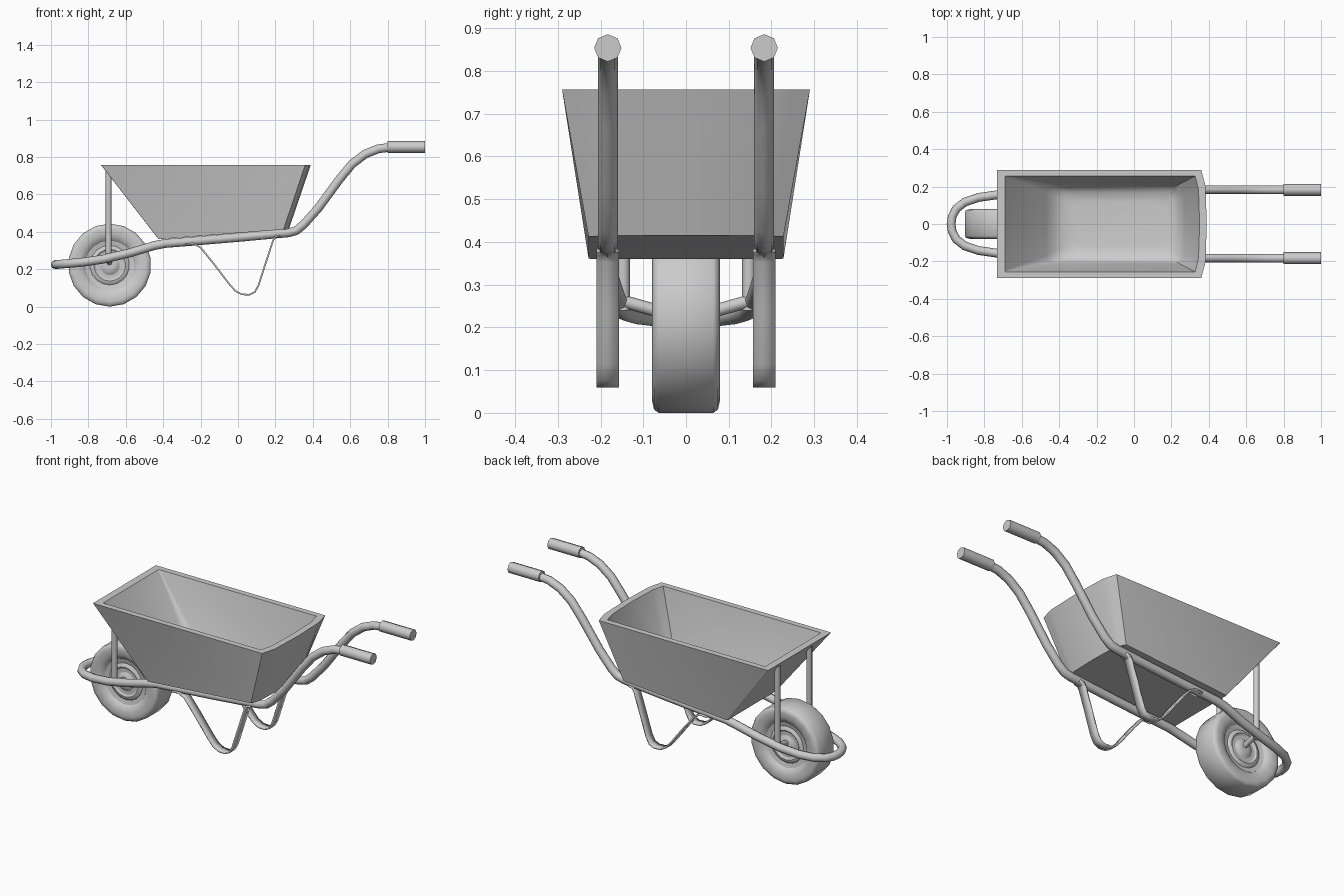
import bpy, bmesh, math
from mathutils import Vector, Matrix

if "Cube" in bpy.data.objects:
    bpy.data.objects.remove(bpy.data.objects["Cube"])


def finish(obj, angle=40):
    bpy.ops.object.select_all(action='DESELECT')
    obj.select_set(True)
    bpy.context.view_layer.objects.active = obj
    bpy.ops.object.shade_smooth_by_angle(angle=math.radians(angle))
    return obj


def from_bmesh(name, bm, angle=40):
    bmesh.ops.recalc_face_normals(bm, faces=bm.faces[:])
    me = bpy.data.meshes.new(name)
    bm.to_mesh(me)
    bm.free()
    obj = bpy.data.objects.new(name, me)
    bpy.context.collection.objects.link(obj)
    return finish(obj, angle)


def tube(name, pts, r):
    cu = bpy.data.curves.new(name, 'CURVE')
    cu.dimensions = '3D'
    cu.bevel_depth = r
    cu.bevel_resolution = 2
    cu.use_fill_caps = True
    sp = cu.splines.new('POLY')
    sp.points.add(len(pts) - 1)
    for p, co in zip(sp.points, pts):
        p.co = (*co, 1)
    obj = bpy.data.objects.new(name, cu)
    bpy.context.collection.objects.link(obj)
    bpy.ops.object.select_all(action='DESELECT')
    obj.select_set(True)
    bpy.context.view_layer.objects.active = obj
    bpy.ops.object.convert(target='MESH')
    return finish(bpy.context.view_layer.objects.active, 65)


def rod(name, a, b, r, sides=8):
    a, b = Vector(a), Vector(b)
    bm = bmesh.new()
    rot = (b - a).to_track_quat('Z', 'Y').to_matrix().to_4x4()
    bmesh.ops.create_cone(bm, cap_ends=True, segments=sides, radius1=r, radius2=r,
                          depth=(b - a).length,
                          matrix=Matrix.Translation((a + b) / 2) @ rot)
    return from_bmesh(name, bm, 65)


# Tray: stacked outlines, outer floor -> outer rim -> inner rim -> inner floor
def outline(x0, x1, y, front, rear, bow, z):
    rx, ry = rear
    side = []
    for i in range(4):  # rounded front corner
        t = math.pi / 2 * i / 3
        side.append((x0 + front * (1 - math.sin(t)), y - front * (1 - math.cos(t))))
    side.reverse()
    for i in range(3):  # chamfered rear corner
        side.append((x1 - rx * (1 - i / 2), y - ry * i / 2))
    pts = [(x0, 0)] + side + [(x1 + bow, 0)] + [(x, -v) for x, v in reversed(side)]
    return [(px, py, z(px)) for px, py in pts]


def floor(lift):
    return lambda x: 0.361 + lift + (x + 0.42) * 0.078


def rim(x):
    return 0.757


rings = [
    outline(-0.425, 0.268, 0.228, 0.006, (0.025, 0.06), 0.004, floor(0)),
    outline(-0.732, 0.382, 0.29, 0.004, (0.023, 0.085), 0.007, rim),
    outline(-0.69, 0.345, 0.256, 0.006, (0.018, 0.075), 0.006, rim),
    outline(-0.47, 0.268, 0.212, 0.04, (0.025, 0.06), 0.004, floor(0.095)),
    outline(-0.425, 0.246, 0.195, 0.05, (0.03, 0.06), 0.004, floor(0.05)),
    outline(-0.38, 0.215, 0.17, 0.05, (0.03, 0.06), 0.004, floor(0.025)),
    outline(-0.31, 0.16, 0.12, 0.05, (0.03, 0.05), 0.004, floor(0.018)),
]
bm = bmesh.new()
loops = [[bm.verts.new(p) for p in ring] for ring in rings]
n = len(loops[0])
for a, b in zip(loops, loops[1:]):
    for i in range(n):
        bm.faces.new((a[i], a[(i + 1) % n], b[(i + 1) % n], b[i]))
bm.faces.new(loops[0])
bm.faces.new(loops[-1])
from_bmesh("tray", bm, 48)

# Frame: one bent tube running handle to handle around the wheel
HY = 0.183
side = [(-0.972, 0.04, 0.225), (-0.95, 0.082, 0.227), (-0.905, 0.117, 0.231),
        (-0.83, 0.142, 0.238), (-0.72, 0.158, 0.254), (-0.58, 0.17, 0.287),
        (-0.45, HY, 0.326), (-0.39, HY, 0.338), (-0.3, HY, 0.345), (0.0, HY, 0.37),
        (0.27, HY, 0.395), (0.31, HY, 0.406), (0.35, HY, 0.438), (0.43, HY, 0.528),
        (0.54, HY, 0.678), (0.61, HY, 0.763), (0.68, HY, 0.816), (0.75, HY, 0.844),
        (0.83, HY, 0.854)]
path = [(x, -y, z) for x, y, z in reversed(side)] + [(-0.978, 0, 0.225)] + side
tube("frame", path, 0.0235)

# Leg strip profile in x, z
leg = [(-0.28, 0.333), (-0.235, 0.336), (-0.2, 0.316), (-0.13, 0.23), (-0.05, 0.125),
       (-0.015, 0.085), (0.02, 0.066), (0.06, 0.064), (0.09, 0.078), (0.11, 0.115),
       (0.15, 0.24), (0.188, 0.355), (0.2, 0.374), (0.225, 0.379)]

for s, tag in ((-1, "left"), (1, "right")):
    # Handle grips
    rod(tag + "_grip", (0.8, s * HY, 0.854), (1.0, s * HY, 0.854), 0.032)
    # Tray struts at the wheel
    rod(tag + "_front_strut", (-0.692, s * 0.147, 0.24), (-0.692, s * 0.147, 0.735), 0.016)
    # Axle halves slope from the frame down to the hub
    rod(tag + "_axle", (-0.688, s * 0.15, 0.262), (-0.688, s * 0.04, 0.231), 0.015)
    # Bent flat legs
    bm = bmesh.new()
    rows = [[bm.verts.new((x, s * HY + w, z)) for w in (-0.026, 0.026)] for x, z in leg]
    for a, b in zip(rows, rows[1:]):
        bm.faces.new((a[0], a[1], b[1], b[0]))
    obj = from_bmesh(tag + "_leg", bm, 40)
    mod = obj.modifiers.new("thickness", 'SOLIDIFY')
    mod.thickness = 0.009
    mod.offset = 0

# Wheel: lathed profiles (radius, half width) mirrored across y = 0
CX, CZ = -0.686, 0.222


def lathe(name, half, segments=16):
    prof = [(r, -y) for r, y in half] + [(r, y) for r, y in reversed(half)]
    bm = bmesh.new()
    rows = []
    for i in range(segments):
        t = 2 * math.pi * (i + 0.5) / segments
        rows.append([bm.verts.new((CX + r * math.cos(t), y, CZ + r * math.sin(t)))
                     for r, y in prof])
    for i in range(segments):
        a, b = rows[i], rows[(i + 1) % segments]
        for j in range(len(prof) - 1):
            bm.faces.new((a[j], a[j + 1], b[j + 1], b[j]))
    for k in (0, -1):
        bm.faces.new([row[k] for row in rows])
    return from_bmesh(name, bm, 50)


lathe("tyre", [(0.128, 0.05), (0.14, 0.066), (0.165, 0.076), (0.195, 0.079),
               (0.214, 0.075), (0.222, 0.064)], 18)
lathe("wheel_rim", [(0.02, 0.064), (0.045, 0.062), (0.055, 0.05), (0.072, 0.048),
                    (0.085, 0.06), (0.097, 0.058), (0.106, 0.05), (0.132, 0.056)], 18)
